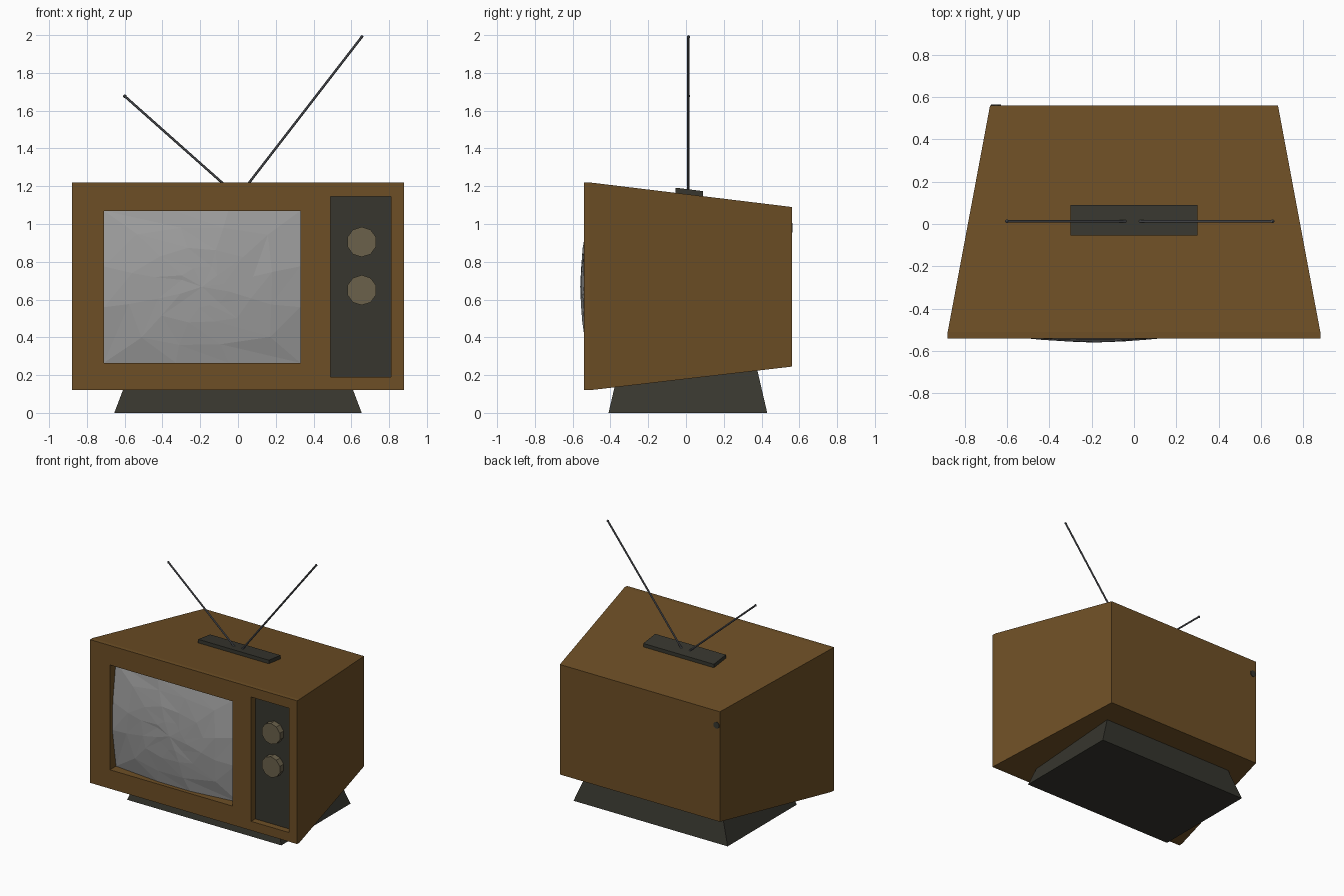
import bpy, bmesh, math, random
from mathutils import Vector

cube = bpy.data.objects.get("Cube")
if cube:
    bpy.data.objects.remove(cube, do_unlink=True)
random.seed(4)


def material(name, r, g, b):
    m = bpy.data.materials.new(name)
    m.use_nodes = True
    m.diffuse_color = (r, g, b, 1)
    m.node_tree.nodes["Principled BSDF"].inputs["Base Color"].default_value = (r, g, b, 1)
    return m


wood = material("brown wood", 0.155, 0.078, 0.019)
dark = material("dark plastic", 0.038, 0.037, 0.028)
tan = material("tan knob", 0.145, 0.12, 0.07)
glass = material("grey glass", 0.34, 0.34, 0.34)
metal = material("grey metal", 0.12, 0.125, 0.14)


def finish(name, bm, mat):
    bmesh.ops.recalc_face_normals(bm, faces=bm.faces)
    me = bpy.data.meshes.new(name)
    bm.to_mesh(me)
    bm.free()
    me.materials.append(mat)
    ob = bpy.data.objects.new(name, me)
    bpy.context.collection.objects.link(ob)
    return ob


def loft(name, rings, mat):
    """Closed solid through a list of equally long point rings."""
    bm = bmesh.new()
    loops = [[bm.verts.new(p) for p in ring] for ring in rings]
    n = len(loops[0])
    for a, b in zip(loops, loops[1:]):
        for i in range(n):
            j = (i + 1) % n
            bm.faces.new((a[i], a[j], b[j], b[i]))
    bm.faces.new(loops[0])
    bm.faces.new(loops[-1])
    return finish(name, bm, mat)


def upright(x, y, z0, z1):
    return [(-x, y, z0), (x, y, z0), (x, y, z1), (-x, y, z1)]


def flat(x, y0, y1, z):
    return [(-x, y0, z), (x, y0, z), (x, y1, z), (-x, y1, z)]


def box(name, x0, x1, y0, y1, z0, z1, mat):
    return loft(name, [[(x0, y, z0), (x1, y, z0), (x1, y, z1), (x0, y, z1)] for y in (y0, y1)], mat)


def rod(name, start, end, radius, sides, mat):
    start, end = Vector(start), Vector(end)
    axis = end - start
    turn = axis.to_track_quat('Z', 'Y')
    ring = [turn @ Vector((radius * math.cos(a), radius * math.sin(a), 0))
            for a in (math.tau * (i + 0.5) / sides for i in range(sides))]
    return loft(name, [[start + p for p in ring], [end + p for p in ring]], mat)


# Tapered cabinet with a straight front lip
cabinet = loft("cabinet", [upright(0.88, -0.54, 0.12, 1.22), upright(0.88, -0.51, 0.12, 1.22),
                           upright(0.68, 0.56, 0.245, 1.09)], wood)

# Recesses for the screen and the control panel
for x0, x1, depth, z0, z1 in ((-0.71, 0.33, -0.45, 0.265, 1.07), (0.49, 0.81, -0.485, 0.19, 1.145)):
    cutter = box("recess_cutter", x0, x1, -0.7, depth, z0, z1, wood)
    cutter.hide_render = True
    mod = cabinet.modifiers.new("recess", 'BOOLEAN')
    mod.operation = 'DIFFERENCE'
    mod.solver = 'EXACT'
    mod.object = cutter
    bpy.context.view_layer.objects.active = cabinet
    bpy.ops.object.modifier_apply(modifier=mod.name)
    bpy.data.objects.remove(cutter, do_unlink=True)

# Bulging faceted screen: rings that grow from an oval into the opening's rectangle
cx, cz, hx, hz = -0.19, 0.6675, 0.52, 0.4025
bm = bmesh.new()
centre = bm.verts.new((cx, -0.56, cz))
sides, steps, previous = 12, 4, None
for k in range(1, steps + 1):
    t = k / steps
    ring = []
    for i in range(sides):
        a = math.tau * (i + 0.5) / sides
        if i % 3 == 1:
            a = math.pi / 4 + math.pi / 2 * (i // 3)
        u, v = math.cos(a), math.sin(a)
        grow = 1 + t * t * (1 / max(abs(u), abs(v)) - 1)
        u, v = u * t * grow, v * t * grow
        if k < steps:
            u += random.uniform(-0.04, 0.04)
            v += random.uniform(-0.04, 0.04)
        y = -0.56 + 0.045 * (u * u + v * v) + random.uniform(0, 0.006)
        ring.append(bm.verts.new((cx + hx * u, y, cz + hz * v)))
    for i in range(sides):
        j = (i + 1) % sides
        if previous:
            bm.faces.new((previous[i], previous[j], ring[j]))
            bm.faces.new((previous[i], ring[j], ring[i]))
        else:
            bm.faces.new((centre, ring[i], ring[j]))
    previous = ring
screen = finish("screen", bm, glass)
if sum(p.normal.y for p in screen.data.polygons) > 0:
    screen.data.flip_normals()

# Control panel and knobs
box("control_panel", 0.49, 0.81, -0.49, -0.484, 0.19, 1.145, dark)
for name, z in (("upper_knob", 0.905), ("lower_knob", 0.65)):
    rod(name, (0.655, -0.489, z), (0.655, -0.537, z), 0.08, 10, tan)

# Splayed stand, its top buried in the cabinet
loft("stand", [flat(0.655, -0.41, 0.43, 0), flat(0.56, -0.352, 0.372, 0.25)], dark)

# Small socket on the back
rod("back_socket", (-0.652, 0.555, 0.98), (-0.652, 0.564, 0.98), 0.026, 8, dark)

# Aerial block following the slope of the cabinet top
loft("aerial_block", [[(-0.3, y, z - 0.04), (0.3, y, z - 0.04), (0.3, y, z), (-0.3, y, z)]
                      for y, z in ((-0.055, 1.192), (0.09, 1.174))], dark)

# Two aerials with small tips
for side, foot, tip in (("left", (0.025, 0.013, 1.175), (0.655, 0.013, 1.99)),
                        ("right", (-0.035, 0.013, 1.175), (-0.6, 0.013, 1.677))):
    rod(side + "_aerial", foot, tip, 0.007, 8, metal)
    bm = bmesh.new()
    bmesh.ops.create_icosphere(bm, subdivisions=1, radius=0.01)
    bmesh.ops.translate(bm, verts=bm.verts, vec=tip)
    finish(side + "_aerial_tip", bm, metal)
